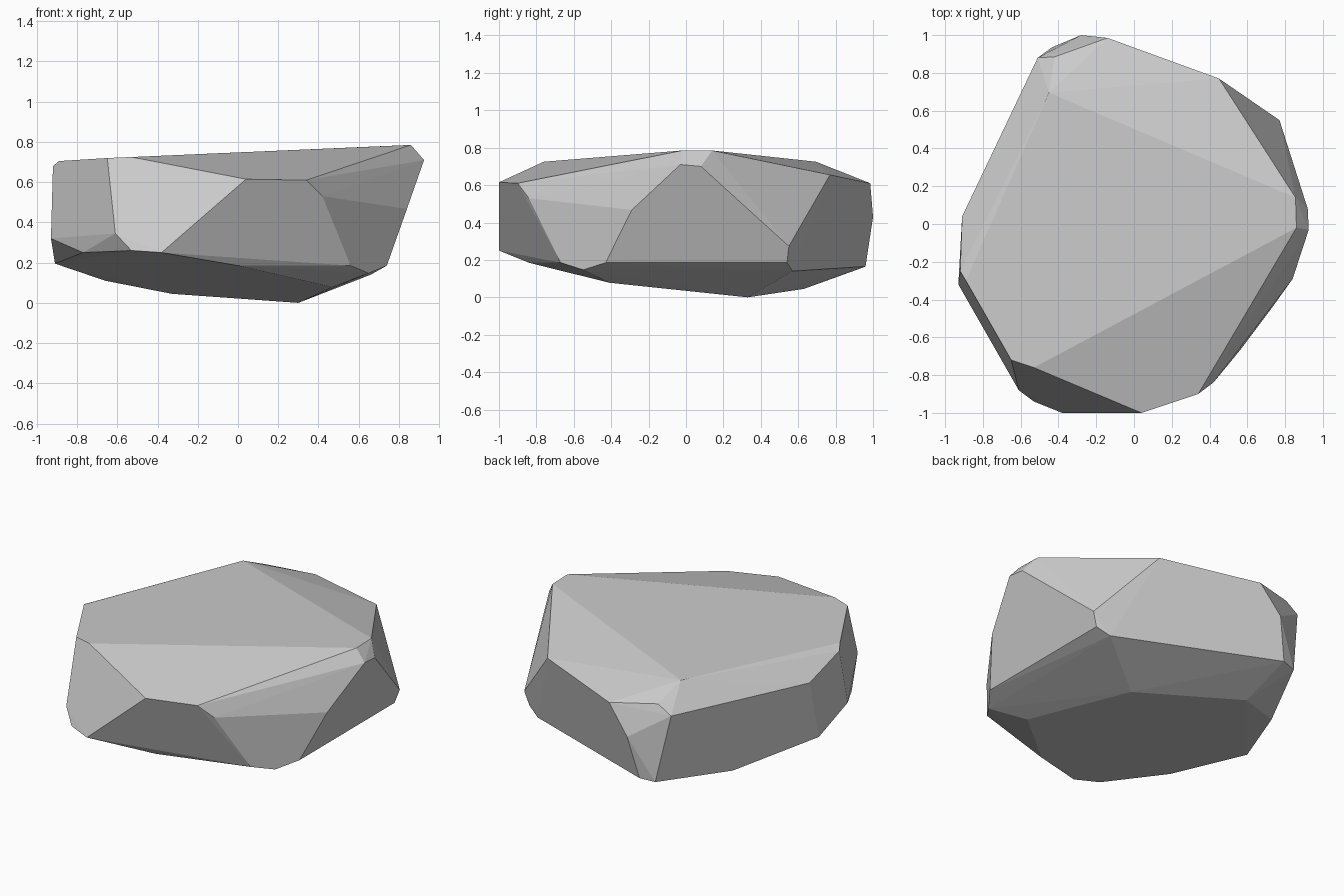
import bpy
import bmesh
import math

# Remove the default object only
default_cube = bpy.data.objects.get("Cube")
if default_cube is not None:
    bpy.data.objects.remove(default_cube, do_unlink=True)


def make_material(name, colour):
    material = bpy.data.materials.new(name)
    material.use_nodes = True
    material.diffuse_color = colour
    shader = next(node for node in material.node_tree.nodes
                  if node.type == "BSDF_PRINCIPLED")
    shader.inputs["Base Color"].default_value = colour
    shader.inputs["Roughness"].default_value = 0.9
    return material


def hull_object(name, corner_groups, material, merge_angle):
    """Wrap the corners of every level in one faceted convex shell."""
    bm = bmesh.new()
    for group in corner_groups:
        for corner in group:
            bm.verts.new(corner)
    result = bmesh.ops.convex_hull(bm, input=bm.verts[:])

    # Drop corners that fell inside the shell
    inside = {item for item in result["geom_interior"]
              if isinstance(item, bmesh.types.BMVert)}
    bmesh.ops.delete(bm, geom=list(inside), context="VERTS")

    # Join nearly level triangles into broad chipped facets
    bmesh.ops.dissolve_limit(bm, angle_limit=merge_angle,
                             verts=bm.verts[:], edges=bm.edges[:])
    bmesh.ops.recalc_face_normals(bm, faces=bm.faces[:])
    for face in bm.faces:
        face.smooth = False

    mesh = bpy.data.meshes.new(name)
    bm.to_mesh(mesh)
    bm.free()
    mesh.materials.append(material)
    rock = bpy.data.objects.new(name, mesh)
    bpy.context.scene.collection.objects.link(rock)
    return rock


# Corners of the gently sloping top
crown = [
    (-.53, -.76, .725), (-.65, -.72, .72), (-.89, -.30, .705),
    (-.45, .695, .725), (.855, .14, .785), (.86, -.02, .785),
]

# Corners where the top breaks into the sides
shoulder = [
    (.04, -1, .615), (.34, -.9, .61), (.42, -.84, .53),
    (.925, -.03, .71), (.92, .08, .70), (.45, .77, .655),
    (-.14, .985, .61), (-.42, .885, .637), (-.51, .88, .58),
    (-.91, .04, .58), (-.92, -.25, .68),
]

# Corners along the widest part of the sides
waist = [
    (.84, -.29, .467), (.77, .55, .273), (-.28, 1, .43),
    (-.93, -.32, .32), (-.61, -.88, .345), (-.53, -.94, .26),
    (-.38, -1, .25), (-.77, -.59, .25),
]

# Corners where the sides turn under
lower_edge = [
    (0, -.84, .185), (.56, -.67, .185), (.65, -.55, .147),
    (.74, -.43, .185), (.74, .54, .185), (.66, .57, .14),
    (-.34, .96, .165), (-.435, .935, .155), (-.91, -.055, .195),
]

# Corners of the shallow underside
underside = [
    (-.66, .465, .11), (-.33, .63, .045),
    (.3, .33, 0), (.47, -.41, .078),
]

stone_grey = make_material("stone grey", (.6, .6, .6, 1))
hull_object("rock", [crown, shoulder, waist, lower_edge, underside],
            stone_grey, math.radians(1.5))
